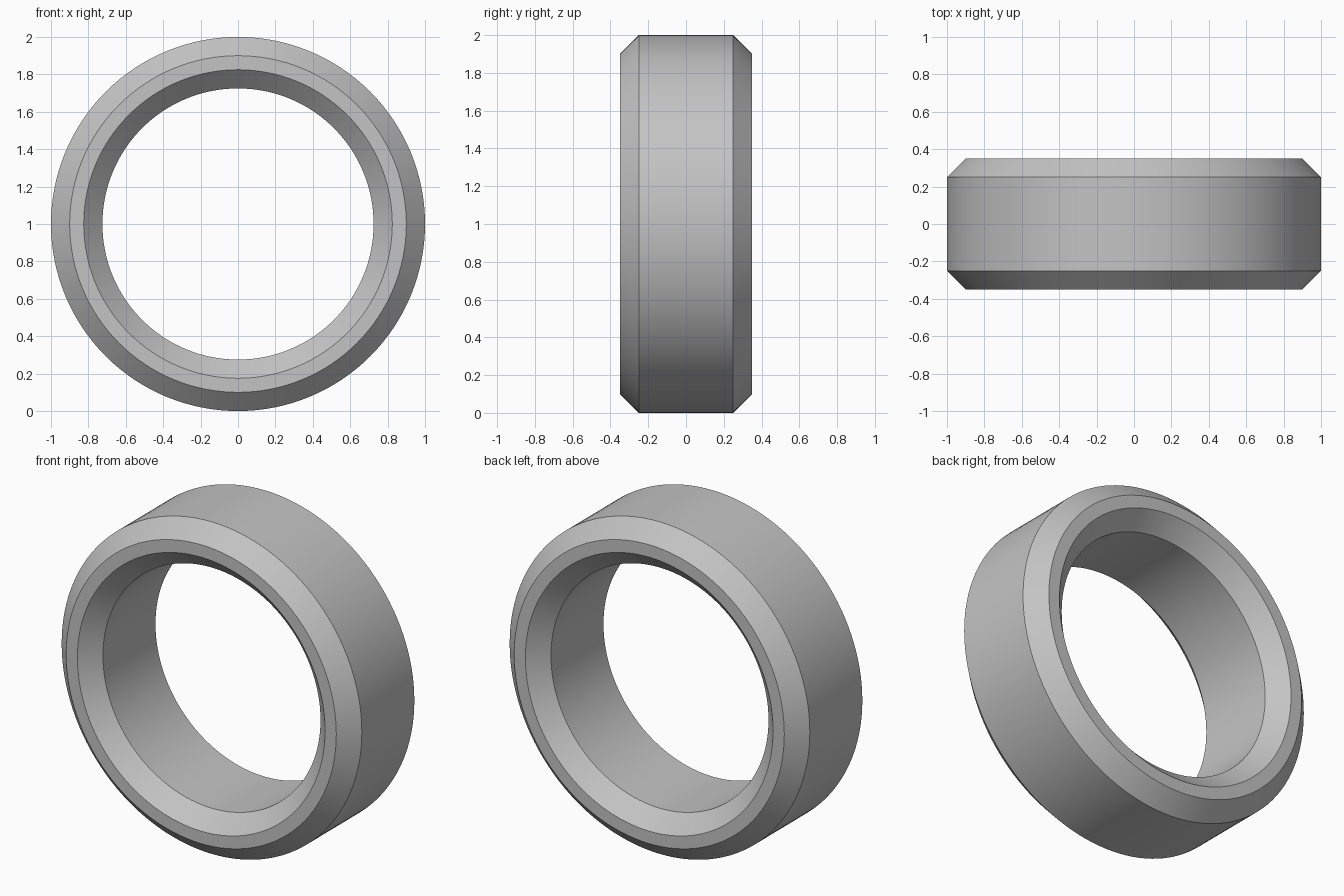
import bpy
import bmesh
from math import cos, sin, tau, radians

cube = bpy.data.objects.get("Cube")
if cube:
    bpy.data.objects.remove(cube, do_unlink=True)

SEGMENTS = 128

# Plain grey finish
grey = bpy.data.materials.new("plain_grey")
grey.use_nodes = True
colour = (0.55, 0.55, 0.55, 1)
grey.diffuse_color = colour
grey.node_tree.nodes["Principled BSDF"].inputs["Base Color"].default_value = colour

# Cross-section of the ring (radius, y), chamfered on all four corners
half = [(0.725, 0.25), (0.825, 0.35), (0.9, 0.35), (1.0, 0.25)]
profile = half + [(r, -y) for r, y in reversed(half)]

# Sweep the cross-section around the y axis
bm = bmesh.new()
rings = []
for i in range(SEGMENTS):
    a = tau * i / SEGMENTS
    rings.append([bm.verts.new((r * cos(a), y, 1 + r * sin(a))) for r, y in profile])
for i, ring in enumerate(rings):
    following = rings[(i + 1) % SEGMENTS]
    for j in range(len(profile)):
        k = (j + 1) % len(profile)
        bm.faces.new((ring[j], ring[k], following[k], following[j]))
bmesh.ops.recalc_face_normals(bm, faces=bm.faces)

mesh = bpy.data.meshes.new("chamfered_ring")
bm.to_mesh(mesh)
bm.free()
mesh.materials.append(grey)
ring_obj = bpy.data.objects.new("chamfered_ring", mesh)
bpy.context.collection.objects.link(ring_obj)

# Smooth around the ring, crisp at the chamfers
bpy.ops.object.select_all(action="DESELECT")
ring_obj.select_set(True)
bpy.context.view_layer.objects.active = ring_obj
bpy.ops.object.shade_smooth_by_angle(angle=radians(30))
